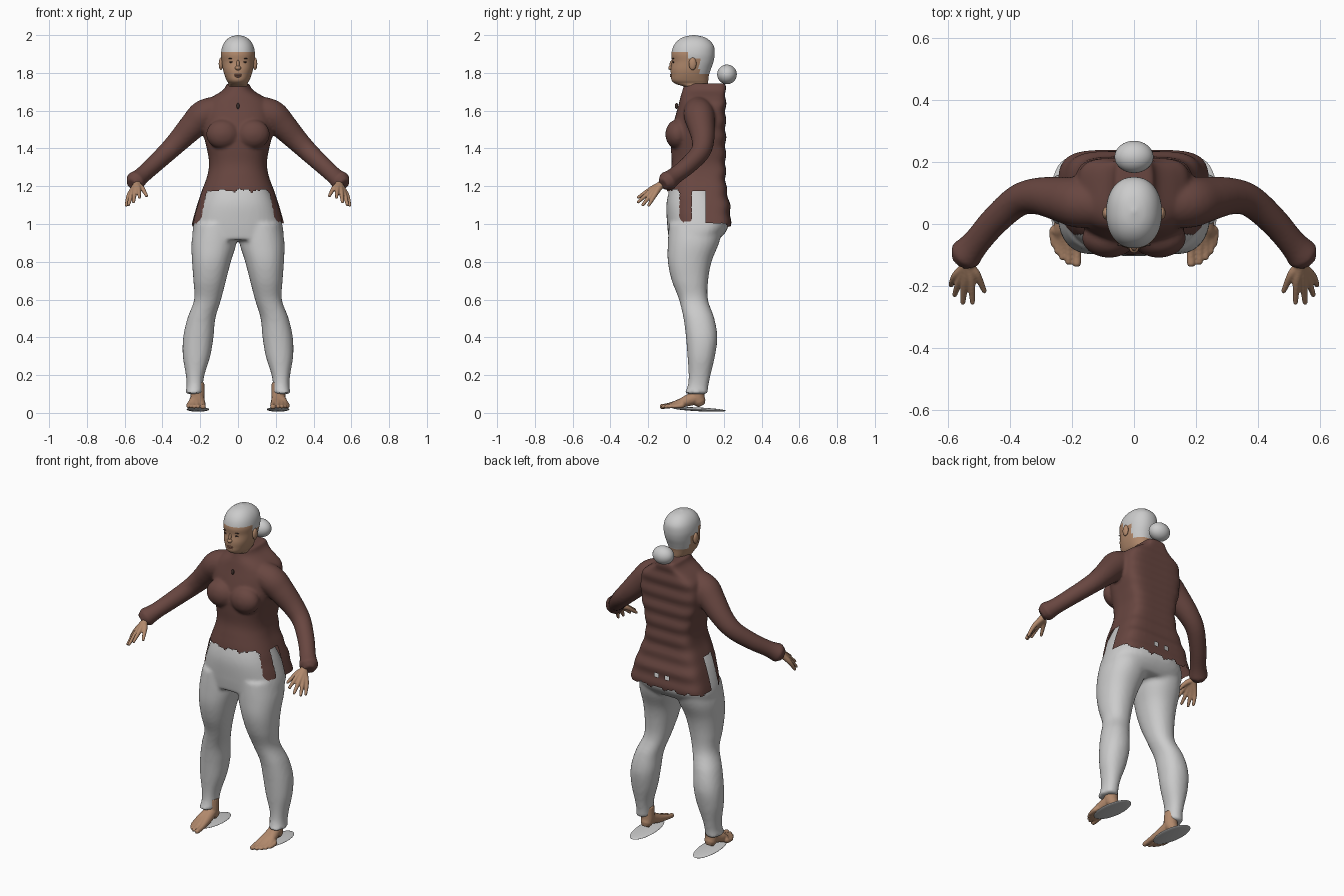
import bpy, bmesh, math
from mathutils import Vector, Matrix

cube = bpy.data.objects.get("Cube")
if cube:
    bpy.data.objects.remove(cube, do_unlink=True)


def material(name, r, g, b):
    m = bpy.data.materials.new(name)
    m.use_nodes = True
    m.diffuse_color = (r, g, b, 1)
    m.node_tree.nodes["Principled BSDF"].inputs["Base Color"].default_value = (r, g, b, 1)
    return m


GREY = material("light grey", .6, .6, .6)
BROWN = material("dark brown cloth", .14, .062, .052)
SKIN = material("tan skin", .44, .25, .15)
LIP = material("lip", .33, .15, .1)
DARK = material("dark trim", .05, .03, .025)


def dense(rows, n=6):
    """Smoothly interpolate rows of numbers."""
    out = []
    for i in range(len(rows) - 1):
        a, b, c, d = (rows[max(0, min(len(rows) - 1, i + k))] for k in (-1, 0, 1, 2))
        for j in range(n):
            t = j / n
            out.append([q + t / 2 * (r - p + t * (2*p - 5*q + 4*r - s + t * (3*q - p - 3*r + s)))
                        for p, q, r, s in zip(a, b, c, d)])
    return out + [list(rows[-1])]


def section(z, x0, x1, y0, y1, front=2.2, back=2.2, n=48):
    """Horizontal superellipse ring with its own squareness front and back."""
    pts = []
    for i in range(n):
        a = 2 * math.pi * (i + .5) / n
        c, s = math.cos(a), math.sin(a)
        e = 2 / (front if s < 0 else back)
        pts.append(Vector(((x0 + x1) / 2 + (x1 - x0) / 2 * math.copysign(abs(c) ** e, c),
                           (y0 + y1) / 2 + (y1 - y0) / 2 * math.copysign(abs(s) ** e, s), z)))
    return pts


def loft(bm, rings):
    vs = [[bm.verts.new(p) for p in ring] for ring in rings]
    n = len(vs[0])
    faces = [bm.faces.new((a[i], a[(i + 1) % n], b[(i + 1) % n], b[i]))
             for a, b in zip(vs, vs[1:]) for i in range(n)]
    faces += [bm.faces.new(vs[0]), bm.faces.new(vs[-1])]
    bmesh.ops.recalc_face_normals(bm, faces=faces)


def tube(bm, path, side=1, n=16):
    """Round limb through (x, y, z, radius) points with a rounded tip."""
    rows = dense([(x * side, y, z, r) for x, y, z, r in path], 5)
    pts = [Vector(r[:3]) for r in rows]
    radii = [r[3] for r in rows]
    end = (pts[-1] - pts[-2]).normalized()
    pts.append(pts[-1] + end * radii[-1] * .6)
    radii.append(radii[-1] * .6)
    rings = []
    for i, p in enumerate(pts):
        t = (pts[min(i + 1, len(pts) - 1)] - pts[max(i - 1, 0)]).normalized()
        u = t.cross(Vector((1, 0, 0))).normalized()
        v = t.cross(u)
        rings.append([p + radii[i] * (u * math.cos(k * math.tau / n) + v * math.sin(k * math.tau / n))
                      for k in range(n)])
    loft(bm, rings)


def ball(bm, centre, size):
    bmesh.ops.create_uvsphere(bm, u_segments=32, v_segments=20, radius=1,
                              matrix=Matrix.Translation(centre) @ Matrix.Diagonal((*size, 1)))


def finish(bm, name, mats, voxel=0, smooth=4, cut=None, paint=None):
    """Make the object; optionally fuse it, trim faces and paint faces by rule."""
    me = bpy.data.meshes.new(name)
    bm.to_mesh(me)
    bm.free()
    ob = bpy.data.objects.new(name, me)
    bpy.context.scene.collection.objects.link(ob)
    for m in mats:
        me.materials.append(m)
    bpy.ops.object.select_all(action='DESELECT')
    ob.select_set(True)
    bpy.context.view_layer.objects.active = ob
    if voxel:
        mod = ob.modifiers.new("fuse", 'REMESH')
        mod.mode = 'VOXEL'
        mod.voxel_size = voxel
        bpy.ops.object.modifier_apply(modifier="fuse")
        mod = ob.modifiers.new("soften", 'SMOOTH')
        mod.iterations = smooth
        bpy.ops.object.modifier_apply(modifier="soften")
    if cut or paint:
        bm = bmesh.new()
        bm.from_mesh(ob.data)
        if cut:
            gone = [f for f in bm.faces if cut(f.calc_center_median())]
            bmesh.ops.delete(bm, geom=gone, context='FACES')
        if paint:
            for f in bm.faces:
                f.material_index = paint(f.calc_center_median())
        bm.to_mesh(ob.data)
        bm.free()
    bpy.ops.object.shade_smooth_by_angle(angle=math.radians(50))
    return ob


# Jacket: torso with a flat back, bust and sleeves fused together
bm = bmesh.new()
torso = [(1.745, .06, -.01, .205), (1.71, .078, -.018, .21), (1.67, .14, -.03, .21),
         (1.63, .178, -.04, .21), (1.55, .19, -.062, .21), (1.47, .182, -.08, .21),
         (1.40, .165, -.08, .21), (1.32, .153, -.076, .21), (1.25, .164, -.088, .21),
         (1.18, .19, -.1, .215), (1.1, .217, -.102, .232), (1.0, .244, -.095, .237),
         (.94, .25, -.09, .235)]
loft(bm, [section(z, -w, w, y0, y1 + .004 * math.sin(z * 70), 2.2, 5)
          for z, w, y0, y1 in dense(torso)])
for s in (1, -1):
    ball(bm, (s * .08, -.045, 1.475), (.088, .064, .078))
    tube(bm, [(.11, .065, 1.6, .078), (.18, .07, 1.575, .082), (.235, .08, 1.524, .073),
              (.31, .09, 1.445, .06), (.375, .075, 1.38, .052), (.45, .01, 1.31, .047),
              (.51, -.06, 1.255, .045), (.545, -.1, 1.225, .054)], s, 24)


def hem(c):
    if abs(c.x) > .3:
        return False
    jag = .006 * math.sin(c.x * 60) + .004 * math.sin(c.x * 140 + 1)
    slit = abs(c.y - .065) < .035
    patch = c.y > .18 and abs(abs(c.x) - .035) < .014 and abs(c.z - 1.06) < .012
    return patch or c.z < (1.178 + jag if c.y < -.035 or slit else 1.005 + jag - max(0, c.y - .1) * .1)


finish(bm, "jacket", [BROWN], .009, 3, cut=hem)

# Zip pull
bm = bmesh.new()
ball(bm, (0, -.05, 1.625), (.008, .009, .016))
finish(bm, "zip_pull", [DARK])

# Trousers: hips and both legs fused
bm = bmesh.new()
hips = [(1.25, .13, -.06, .12), (1.18, .165, -.088, .16), (1.1, .202, -.104, .2),
        (1.0, .234, -.1, .224), (.95, .241, -.095, .205), (.915, .238, -.09, .17)]
loft(bm, [section(z, -w, w, y0, y1, 2.3, 2.6) for z, w, y0, y1 in dense(hips)])
leg = [(1.0, .0, .23, -.09, .2), (.9, .008, .246, -.096, .175), (.8, .038, .243, -.096, .135),
       (.7, .064, .236, -.075, .117), (.6, .09, .232, -.037, .116), (.5, .12, .268, -.013, .15),
       (.4, .13, .29, .0, .166), (.3, .147, .292, .008, .153), (.2, .178, .276, .014, .13),
       (.14, .186, .272, .008, .118), (.1, .186, .28, -.012, .116)]
for s in (1, -1):
    loft(bm, [section(z, s * x0, s * x1, y0, y1) for z, x0, x1, y0, y1 in dense(leg)])
finish(bm, "trousers", [GREY], .011, 4)

# Head and neck, with close-cropped hair painted by region
bm = bmesh.new()
skull = [(1.66, .05, .0, .11), (1.72, .052, -.005, .115), (1.742, .05, -.055, .116),
         (1.76, .06, -.076, .118), (1.79, .072, -.08, .122), (1.82, .08, -.081, .132),
         (1.86, .086, -.075, .146), (1.9, .09, -.078, .152), (1.94, .083, -.067, .148),
         (1.97, .066, -.045, .127), (1.99, .04, -.012, .094), (2.0, .006, .035, .046)]
loft(bm, [section(z, -w, w, y0, y1) for z, w, y0, y1 in dense(skull, 8)])
finish(bm, "head", [SKIN, GREY],
       paint=lambda c: int(c.z > 1.908 or (c.y > .015 and c.z > 1.875) or (c.y > .07 and c.z > 1.795)))

# Hair bun
bm = bmesh.new()
ball(bm, (0, .217, 1.792), (.063, .052, .052))
finish(bm, "hair_bun", [GREY])

# Nose, ears, lips, eyes and brows
bm = bmesh.new()
ball(bm, (0, -.076, 1.826), (.016, .018, .013))
ball(bm, (0, -.073, 1.842), (.009, .014, .026))
for s in (1, -1):
    ball(bm, (s * .09, .035, 1.848), (.012, .02, .033))
finish(bm, "nose_and_ears", [SKIN])
bm = bmesh.new()
ball(bm, (0, -.077, 1.79), (.022, .008, .005))
ball(bm, (0, -.076, 1.781), (.018, .008, .005))
finish(bm, "lips", [LIP])
bm = bmesh.new()
for s in (1, -1):
    ball(bm, (s * .035, -.066, 1.857), (.013, .005, .004))
    ball(bm, (s * .036, -.067, 1.876), (.018, .005, .002))
finish(bm, "eyes_and_brows", [DARK])

# Hands: palm and fingers from limbs fanning out of the wrist
fingers = [((.526, -.185, 1.185), (.522, -.255, 1.14)), ((.546, -.19, 1.17), (.553, -.255, 1.115)),
           ((.562, -.182, 1.158), (.58, -.23, 1.1)), ((.576, -.167, 1.152), (.592, -.198, 1.097)),
           ((.508, -.165, 1.19), (.483, -.218, 1.148))]
# Feet: toe tips as (x, y, radius)
toes = [(.185, -.13, .014), (.212, -.125, .01), (.232, -.11, .01), (.248, -.092, .009), (.26, -.068, .009)]
for s, label in ((1, "left"), (-1, "right")):
    bm = bmesh.new()
    for knuckle, tip in fingers:
        tube(bm, [(.522, -.085, 1.245, .026), (.535, -.13, 1.21, .02),
                  (*knuckle, .0135), (*tip, .008)], s)
    finish(bm, label + "_hand", [SKIN], .004, 2)

    bm = bmesh.new()
    tube(bm, [(.214, .06, .16, .036), (.214, .06, .09, .038), (.214, .074, .056, .033)], s)
    for x, y, r in toes:
        tube(bm, [(.214, .05, .08, .036), ((x + .214) / 2, -.015, .056, .026),
                  (x, y + .045, .04, .015), (x, y, .033, r)], s)
    finish(bm, label + "_foot", [SKIN], .005, 2)

    # Thin oval sole plate
    bm = bmesh.new()
    ball(bm, (0, 0, 0), (.06, .142, .01))
    sole = finish(bm, label + "_sole", [GREY])
    sole.location = (s * .212, .07, .0185)
    sole.rotation_euler.x = -.05
